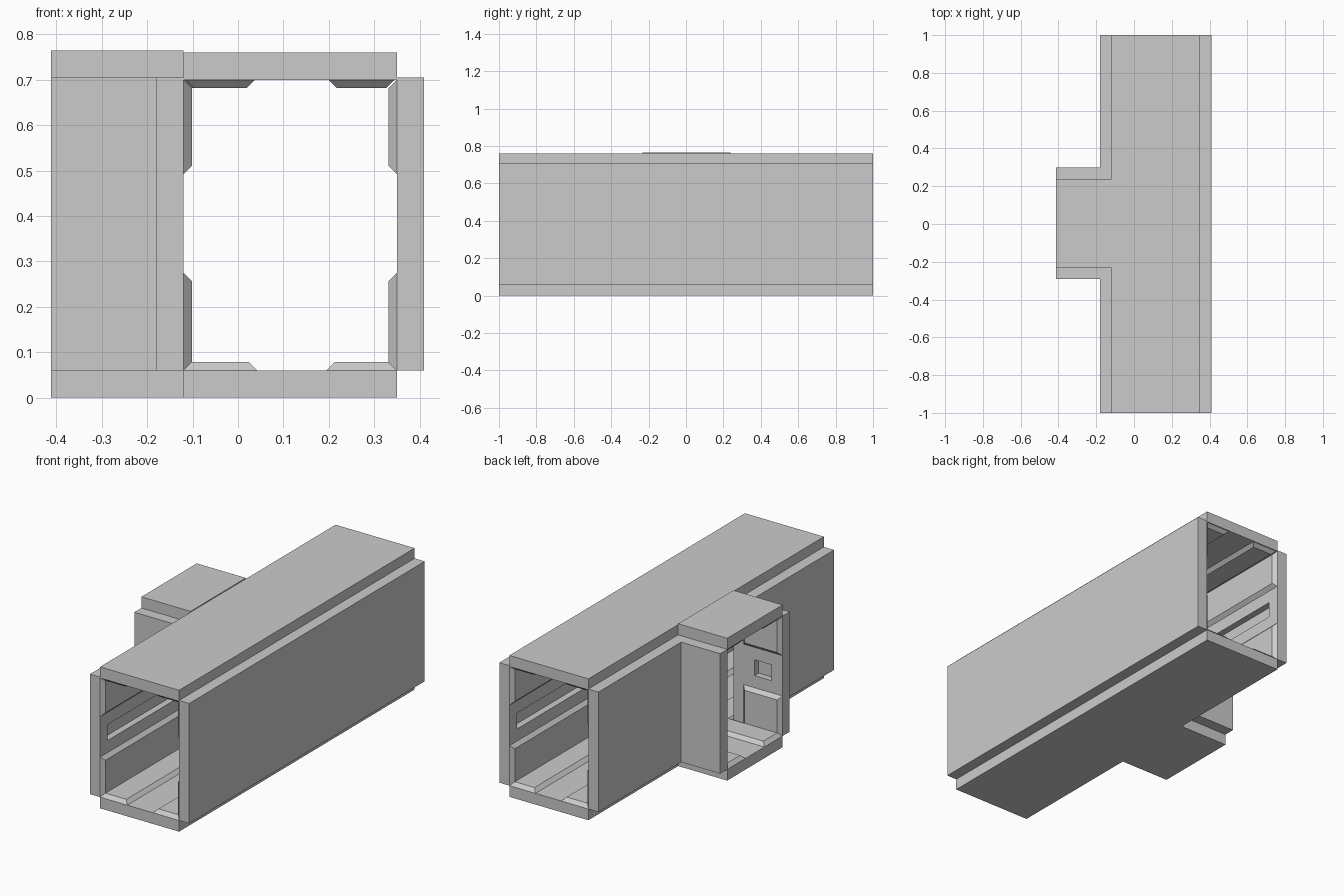
import bpy, bmesh
from mathutils import Vector

if "Cube" in bpy.data.objects:
    bpy.data.objects.remove(bpy.data.objects["Cube"])

# Key dimensions: T-shaped corridor module
XL, XR, T = -0.12, 0.35, 0.06        # main passage inner faces, shell thickness
XB = -0.412                          # mouth of side branch
C, H = 0.003, 0.235                  # branch centre and half width in y
Z0, Z1 = 0.06, 0.705                 # wall bottom and top
D = 0.019                            # trim panel height


def loft(name, rings):
    """Closed solid through successive rings of equal vertex count."""
    bm = bmesh.new()
    vs = [[bm.verts.new(p) for p in r] for r in rings]
    n = len(rings[0])
    for a, b in zip(vs, vs[1:]):
        for i in range(n):
            j = (i + 1) % n
            bm.faces.new((a[i], a[j], b[j], b[i]))
    bm.faces.new(vs[0][::-1])
    bm.faces.new(vs[-1])
    bmesh.ops.recalc_face_normals(bm, faces=bm.faces)
    me = bpy.data.meshes.new(name)
    bm.to_mesh(me)
    bm.free()
    ob = bpy.data.objects.new(name, me)
    bpy.context.collection.objects.link(ob)
    return ob


def rect(u0, u1, v0, v1):
    return [(u0, v0), (u1, v0), (u1, v1), (u0, v1)]


def inset(poly, d):
    """Mitred inward offset of a right-angled polygon."""
    n = len(poly)
    area = sum(poly[i - 1][0] * poly[i][1] - poly[i][0] * poly[i - 1][1] for i in range(n))
    s = d if area > 0 else -d
    out = []
    for i in range(n):
        p = Vector(poly[i])
        a = (p - Vector(poly[i - 1])).normalized()
        b = (Vector(poly[(i + 1) % n]) - p).normalized()
        out.append(p + s * (Vector((-a.y, a.x)) + Vector((-b.y, b.x))))
    return out


def slab(name, x0, x1, y0, y1, z0, z1):
    r = rect(x0, x1, y0, y1)
    loft(name, [[(x, y, z) for x, y in r] for z in (z0, z1)])


def panel(name, poly, frame, d=D):
    """Trim plate with bevelled edges all round."""
    loft(name, [[frame(u, v, 0) for u, v in poly],
                [frame(u, v, d) for u, v in inset(poly, d)]])


def wall(name, u0, u1, s0, s1, frame):
    """Wall u0..u1 with a recessed slot and two trim panels over s0..s1."""
    full, slot = rect(u0, u1, Z0, Z1), rect(s0 + 0.065, s1 - 0.065, 0.34, 0.425)
    loft(name, [[frame(u, v, d) for u, v in r]
                for r, d in ((full, -T), (full, 0), (slot, 0), (slot, -0.035))])
    panel(name + "_lower_trim", rect(s0, s1, Z0, 0.275), frame)
    panel(name + "_upper_trim", rect(s0, s1, 0.492, 0.7), frame)


# Floor and ceiling slabs
slab("main_floor", XL, XR, -1, 1, 0, Z0)
slab("main_ceiling", XL, XR, -1, 1, 0.70, 0.76)
slab("branch_floor", XB, XL, C - H, C + H, 0, Z0)
slab("branch_ceiling", XB, XL, C - H, C + H, Z1, 0.765)

# Long right wall
wall("right_wall", -1, 1, -1, 1, lambda u, v, d: (XR - d, u, v))

# Left walls and branch walls on both sides of the junction
for s, side in ((-1, "front"), (1, "back")):
    inner, outer = C + s * H, C + s * (H + T)
    a, b = sorted((s, outer))
    wall(side + "_left_wall", a, b, a, b, lambda u, v, d: (XL + d, u, v))
    wall(side + "_branch_wall", XB, XL, XB, XL - T,
         lambda u, v, d: (u, inner - s * d, v))

# Floor and ceiling trim: straight strip on the right, corner plates on the left
surfaces = (("floor", lambda u, v, d: (u, v, Z0 + d), D),
            ("ceiling", lambda u, v, d: (u, v, Z1 - d), D + 0.004))
for name, frame, d in surfaces:
    panel(name + "_right_trim", rect(0.195, XR, -1, 1), frame, d)
    for s, side in ((-1, "front"), (1, "back")):
        g, w = C + s * 0.08, C + s * H
        plate = [(XL, s), (0.042, s), (0.042, g), (XB, g), (XB, w), (XL, w)]
        panel(f"{name}_{side}_corner_trim", plate, frame, d)
